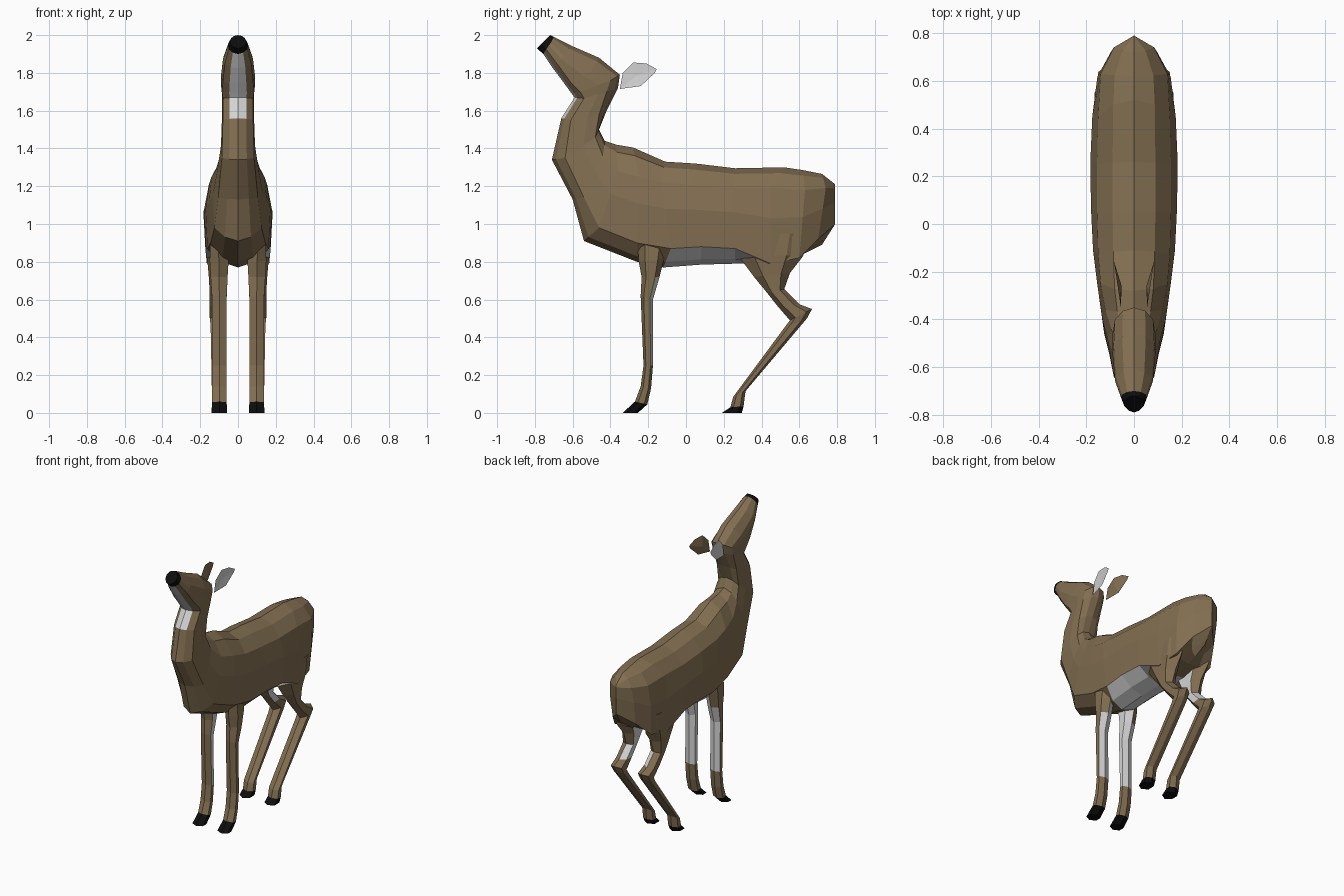
import bpy
import bmesh
from mathutils import Vector


def material(name, rgb):
    m = bpy.data.materials.new(name)
    m.diffuse_color = (*rgb, 1)
    return m


BROWN, WHITE, BLACK = 0, 1, 2
MATS = [material("brown_coat", (0.225, 0.158, 0.083)),
        material("pale_fur", (0.66, 0.66, 0.66)),
        material("black_hoof_and_nose", (0.004, 0.004, 0.004))]


def finish(name, bm, merge=False):
    """Turn a right-hand half into an object mirrored across x."""
    me = bpy.data.meshes.new(name)
    bm.to_mesh(me)
    bm.free()
    for m in MATS:
        me.materials.append(m)
    ob = bpy.data.objects.new(name, me)
    bpy.context.collection.objects.link(ob)
    mod = ob.modifiers.new("mirror", 'MIRROR')
    mod.use_mirror_merge = merge
    mod.merge_threshold = 0.0005
    return ob


def loft(bm, rings, closed, colour):
    """Skin rings of points; colour(segment, strip) gives the material."""
    vs = [[bm.verts.new(p) for p in r] for r in rings]
    n = len(rings[0])
    for i in range(len(vs) - 1):
        for j in range(n if closed else n - 1):
            k = (j + 1) % n
            f = bm.faces.new((vs[i][j], vs[i + 1][j], vs[i + 1][k], vs[i][k]))
            f.material_index = colour(i, j)
    return vs


# Body sections, rump to nose: top (y,z), ridge (y,z,x), lower side (y,z,x), bottom (y,z)
torso = [
    (.79, 1.21, .79, 1.19, 0, .79, 1.0, 0, .72, .89),
    (.72, 1.265, .74, 1.19, .085, .70, .92, .09, .62, .84),
    (.62, 1.285, .63, 1.18, .14, .60, .82, .145, .55, .82),
    (.52, 1.30, .45, 1.19, .15, .45, .79, .165, .42, .79),
    (.26, 1.295, .25, 1.19, .155, .26, .87, .173, .26, .79),
    (.05, 1.32, .05, 1.205, .155, .08, .88, .17, .08, .785),
    (-.11, 1.33, -.13, 1.22, .15, -.08, .87, .162, -.12, .77),
    (-.28, 1.405, -.25, 1.25, .14, -.26, .90, .145, -.26, .80),
    (-.37, 1.42, -.36, 1.28, .12, -.46, .98, .125, -.54, .91),
    (-.43, 1.44, -.44, 1.36, .095, -.54, 1.14, .105, -.60, 1.13),
]
neck_head = [
    (-.46, 1.50, -.48, 1.46, .08, -.64, 1.35, .085, -.71, 1.34),
    (-.42, 1.60, -.46, 1.58, .078, -.61, 1.55, .08, -.66, 1.56),
    (-.36, 1.72, -.42, 1.70, .08, -.54, 1.665, .08, -.59, 1.67),
    (-.35, 1.79, -.40, 1.76, .08, -.56, 1.70, .085, -.605, 1.69),
    (-.46, 1.88, -.50, 1.81, .085, -.61, 1.75, .08, -.645, 1.745),
    (-.61, 1.945, -.645, 1.89, .075, -.68, 1.845, .07, -.705, 1.825),
    (-.70, 1.99, -.715, 1.96, .05, -.74, 1.925, .05, -.755, 1.90),
    (-.72, 2.0, -.735, 1.985, .035, -.765, 1.95, .04, -.79, 1.93),
]


def half_ring(s):
    t, b = Vector((0, s[0], s[1])), Vector((0, s[8], s[9]))
    r, l = Vector((s[4], s[2], s[3])), Vector((s[7], s[5], s[6]))
    u = t.lerp(r, .28)          # rounds the back
    u.x = r.x * .58
    w = r.lerp(l, .4)           # widest part of the flank
    w.x = max(r.x, l.x) * 1.06
    m = b.lerp(l, .3)           # rounds the belly
    m.x = l.x * .55
    return [t, u, r, w, l, m, b]


def body_colour(seg, strip):
    if seg == 16:
        return BLACK                      # nose
    if 3 <= seg <= 5 and strip >= 4:
        return WHITE                      # belly
    if 11 <= seg <= 15 and strip == 5:
        return WHITE                      # throat and chin
    return BROWN


# Body, neck and head
bm = bmesh.new()
rings = loft(bm, [half_ring(s) for s in torso + neck_head], False, body_colour)
bm.faces.new(rings[-1][::-1]).material_index = BLACK
bmesh.ops.remove_doubles(bm, verts=bm.verts, dist=.0005)
finish("body_and_head", bm, True)


# Legs: sections of front (y,z), back (y,z), inner x, outer x
def leg(name, sections, colour):
    bm = bmesh.new()
    rings = []
    for yf, zf, yb, zb, x0, x1 in sections:
        f, b = Vector((0, yf, zf)), Vector((0, yb, zb))
        c = (x0 + x1) / 2
        rings.append([f.lerp(b, t) + Vector((x, 0, 0)) for x, t in
                      ((x0, .25), (c, 0), (x1, .25), (x1, .75), (c, 1), (x0, .75))])
    vs = loft(bm, rings, True, colour)
    bm.faces.new(vs[0])
    bm.faces.new(vs[-1]).material_index = BLACK
    bmesh.ops.recalc_face_normals(bm, faces=bm.faces)
    finish(name, bm)


front = [
    (-.26, .95, -.09, .95, .08, .145),
    (-.25, .80, -.115, .82, .05, .15),
    (-.235, .72, -.14, .72, .055, .145),
    (-.24, .62, -.175, .60, .06, .138),
    (-.225, .25, -.175, .25, .06, .138),
    (-.24, .14, -.185, .13, .06, .138),
    (-.27, .06, -.205, .045, .06, .138),
    (-.335, 0, -.255, 0, .058, .14),
]
hind = [
    (.28, .95, .64, .95, .09, .165),
    (.27, .84, .62, .83, .06, .165),
    (.36, .72, .55, .74, .06, .155),
    (.43, .635, .52, .655, .07, .15),
    (.485, .565, .60, .575, .07, .15),
    (.55, .49, .667, .55, .065, .15),
    (.52, .45, .64, .50, .065, .145),
    (.25, .085, .315, .115, .06, .138),
    (.235, .03, .305, .035, .06, .138),
    (.19, 0, .295, 0, .058, .14),
]
leg("front_leg", front,
    lambda i, j: BLACK if i == 6 else WHITE if j in (3, 4, 5) and i < 4 and (j != 3 or i > 1) else BROWN)
leg("hind_leg", hind,
    lambda i, j: BLACK if i == 8 else WHITE if j in (4, 5) and 1 <= i <= 3 and (j == 5 or i == 3) else BROWN)

# Ears: thin leaves, pale outside and brown inside
outline = [(-.35, 1.715), (-.335, 1.80), (-.28, 1.855), (-.21, 1.85),
           (-.155, 1.82), (-.165, 1.80), (-.24, 1.73)]
bm = bmesh.new()
rim = [bm.verts.new((.055 + .15 * (y + .35), y, z)) for y, z in outline]
for x, mat in ((.064, WHITE), (.052, BROWN)):
    mid = bm.verts.new((x, -.26, 1.785))
    for a, b in zip(rim, rim[1:] + rim[:1]):
        bm.faces.new((mid, a, b)).material_index = mat
bmesh.ops.recalc_face_normals(bm, faces=bm.faces)
finish("ear", bm)
